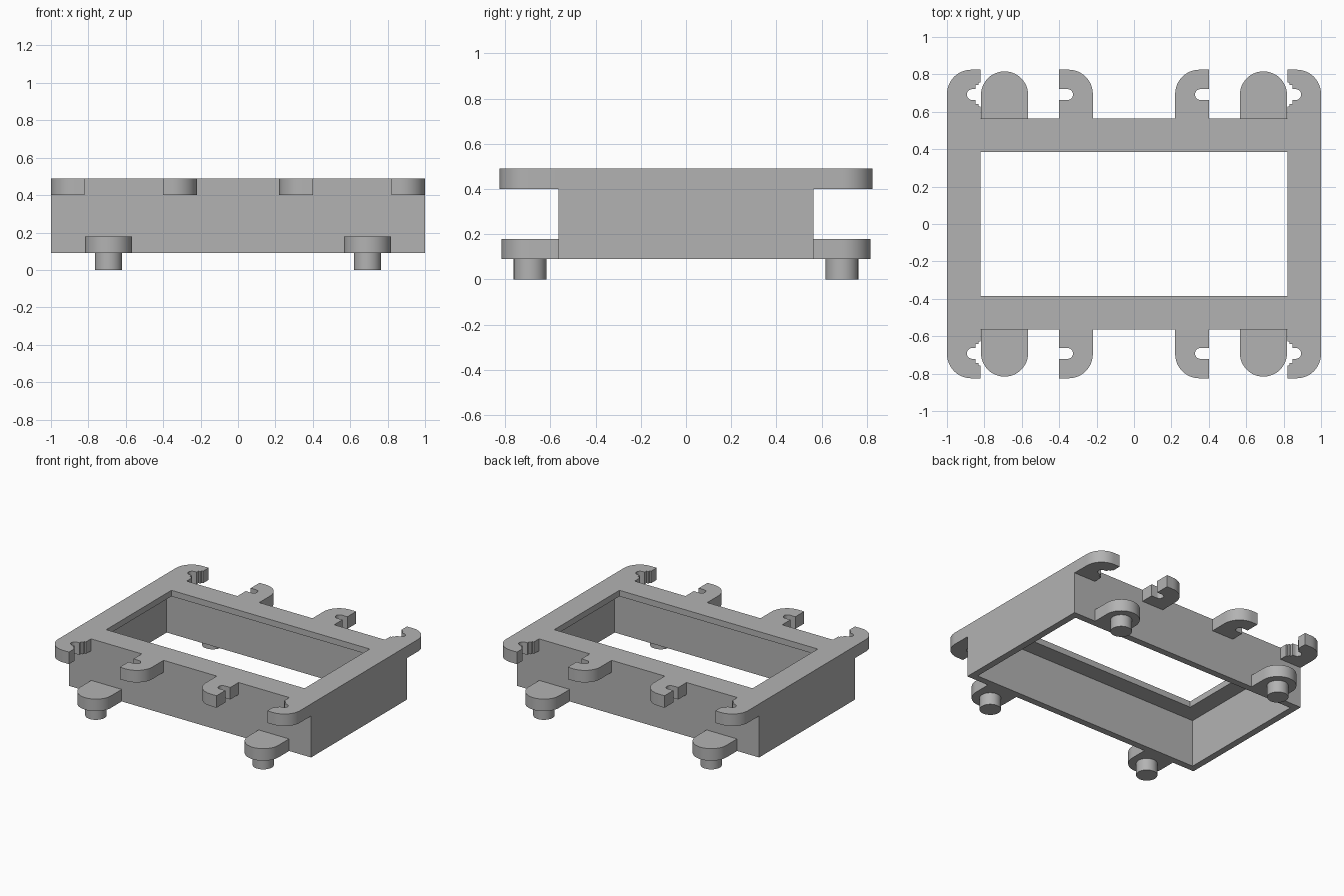
import bpy
import bmesh
from math import cos, sin, pi, radians

cube = bpy.data.objects.get("Cube")
if cube:
    bpy.data.objects.remove(cube, do_unlink=True)

grey = bpy.data.materials.new("plain grey")
grey.use_nodes = True
colour = (0.45, 0.45, 0.45, 1)
grey.diffuse_color = colour
grey.node_tree.nodes["Principled BSDF"].inputs["Base Color"].default_value = colour

HALF_Y = 0.565      # outer half depth of the frame
BASE, TOP = 0.09, 0.49
TAB = 0.09          # thickness of every tab


def finish(name, bm):
    bmesh.ops.recalc_face_normals(bm, faces=bm.faces)
    mesh = bpy.data.meshes.new(name)
    bm.to_mesh(mesh)
    bm.free()
    mesh.materials.append(grey)
    obj = bpy.data.objects.new(name, mesh)
    bpy.context.collection.objects.link(obj)
    bpy.ops.object.select_all(action='DESELECT')
    obj.select_set(True)
    bpy.context.view_layer.objects.active = obj
    bpy.ops.object.shade_smooth_by_angle(angle=radians(30))


def arc(cx, cy, r, start, end, steps=12):
    angles = [start + (end - start) * i / steps for i in range(steps + 1)]
    return [(cx + r * cos(a), cy + r * sin(a)) for a in angles]


def extrude(name, outline, z, height):
    bm = bmesh.new()
    face = bm.faces.new([bm.verts.new((x, y, z)) for x, y in outline])
    new = bmesh.ops.extrude_face_region(bm, geom=[face])["geom"]
    verts = [v for v in new if isinstance(v, bmesh.types.BMVert)]
    bmesh.ops.translate(bm, verts=verts, vec=(0, 0, height))
    finish(name, bm)


# Frame: thin walls with an inward lip, as a section swept round a rectangle
def build_frame():
    section = [(0, BASE), (0, TOP), (0.18, TOP), (0.18, 0.445), (0.05, 0.445), (0.05, BASE)]
    bm = bmesh.new()
    rings = []
    for inset, z in section:
        x, y = 1 - inset, HALF_Y - inset
        rings.append([bm.verts.new((sx * x, sy * y, z))
                      for sx, sy in ((-1, -1), (1, -1), (1, 1), (-1, 1))])
    for i, ring in enumerate(rings):
        after = rings[(i + 1) % len(rings)]
        for j in range(4):
            k = (j + 1) % 4
            bm.faces.new((ring[j], ring[k], after[k], after[j]))
    finish("frame", bm)


# Slotted tab outline: flat slotted side at u = 0, rounded corner at the far side
def hook_outline(stepped):
    mid, half = 0.127, 0.029
    steps = [(0, 0.065), (0.012, 0.065), (0.012, 0.05), (0.027, 0.05), (0.027, half)]
    mouth = steps if stepped else [(0, half)]
    return ([(0, 0), (0.18, 0)] + arc(0.05, 0.13, 0.13, 0, pi / 2) + [(0, 0.26)]
            + [(u, mid + v) for u, v in mouth]
            + arc(0.045, mid, half, pi / 2, -pi / 2)
            + [(u, mid - v) for u, v in reversed(mouth)])


build_frame()

for sx, side in ((1, "left"), (-1, "right")):
    for sy, end in ((-1, "front"), (1, "back")):
        place = f"{end}_{side}"

        # Upper slotted tabs
        for name, stepped, x, way in (("corner_hook", True, 0.82, 1),
                                      ("inner_hook", False, 0.40, -1)):
            outline = [(sx * (x + way * u), sy * (HALF_Y + v)) for u, v in hook_outline(stepped)]
            extrude(f"{name}_{place}", outline, TOP - TAB, TAB)

        # Lower rounded foot with a round peg beneath
        fx, fy, r = 0.692, 0.69, 0.126
        foot = [(fx - r, HALF_Y), (fx + r, HALF_Y)] + arc(fx, fy, r, 0, pi, 24)
        extrude(f"foot_{place}", [(sx * x, sy * y) for x, y in foot], BASE, TAB)
        peg = arc(sx * fx, sy * fy, 0.0725, 0, 2 * pi, 32)[:-1]
        extrude(f"peg_{place}", peg, 0, BASE)
